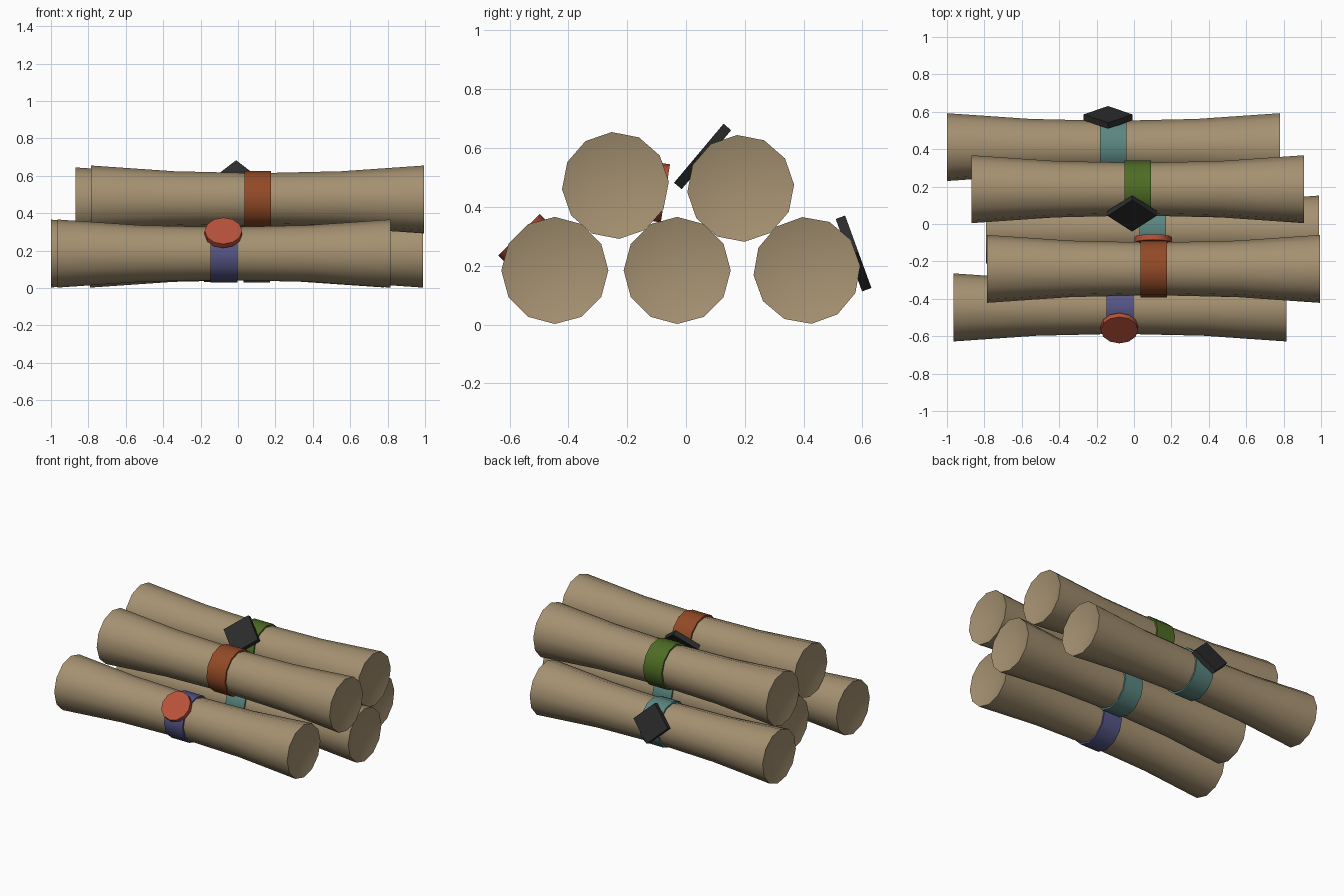
import bpy, bmesh, math
from mathutils import Matrix, Vector

if "Cube" in bpy.data.objects:
    bpy.data.objects.remove(bpy.data.objects["Cube"])


def material(name, rgb):
    m = bpy.data.materials.new(name)
    lin = [((c / 255 + 0.055) / 1.055) ** 2.4 for c in rgb]
    m.diffuse_color = (*lin, 1)
    m.use_nodes = True
    m.node_tree.nodes["Principled BSDF"].inputs["Base Color"].default_value = m.diffuse_color
    return m


PAPER = material("tan paper", (165, 145, 113))
BLUE = material("blue ribbon", (86, 86, 136))
TEAL = material("teal ribbon", (90, 134, 128))
GREEN = material("green ribbon", (78, 108, 36))
RUST = material("rust ribbon", (146, 74, 38))
RED = material("red wax", (184, 82, 58))
BLACK = material("black wax", (44, 44, 44))
SIDES = 12


def finish(bm, name, mat, smooth=True):
    bmesh.ops.recalc_face_normals(bm, faces=bm.faces)
    me = bpy.data.meshes.new(name)
    bm.to_mesh(me)
    bm.free()
    me.materials.append(mat)
    ob = bpy.data.objects.new(name, me)
    bpy.context.collection.objects.link(ob)
    bpy.context.view_layer.objects.active = ob
    ob.select_set(True)
    if smooth:
        bpy.ops.object.shade_smooth_by_angle(angle=math.radians(40))
    ob.select_set(False)
    return ob


def lathe(name, profile, centre, roll, mat):
    """Spin (x, radius) points around the x axis; radius 0 is a single point."""
    bm = bmesh.new()
    rings = []
    for x, r in profile:
        n = SIDES if r > 0 else 1
        rings.append([bm.verts.new(Vector(centre) + Vector((
            x, r * math.cos(roll + math.tau * i / SIDES), r * math.sin(roll + math.tau * i / SIDES))))
            for i in range(n)])
    for a, b in zip(rings, rings[1:]):
        for i in range(SIDES):
            j = (i + 1) % SIDES
            quad = [a[i % len(a)], a[j % len(a)], b[j % len(b)], b[i % len(b)]]
            bm.faces.new(list(dict.fromkeys(quad)))
    return finish(bm, name, mat)


def seal(name, centre, angle, sides, radius, dist, thick, mat):
    """Flat wax plate lying tangent to the scroll, facing out at the angle from +y towards +z."""
    bm = bmesh.new()
    mtx = (Matrix.Translation(centre) @ Matrix.Rotation(math.radians(angle - 90), 4, 'X')
           @ Matrix.Translation((0, 0, dist)))
    bmesh.ops.create_cone(bm, cap_ends=True, segments=sides, radius1=radius,
                          radius2=radius, depth=thick, matrix=mtx)
    return finish(bm, name, mat, sides > 4)


HALF, R_END, R_MID, DISH = 0.89, 0.182, 0.141, 0.05
# waisted roll with slightly dished ends
body = [(-HALF + DISH, 0)]
body += [(HALF * t, R_MID + (R_END - R_MID) * t * t) for t in (-1, -0.5, 0, 0.5, 1)]
body += [(HALF - DISH, 0)]
band = [(-0.071, 0.13), (-0.071, 0.154), (0.071, 0.154), (0.071, 0.13)]

# name, centre, roll in degrees, ribbon
scrolls = [
    ("front_lower", (-0.075, -0.446, 0.184), 0, BLUE),
    ("middle_lower", (0.100, -0.030, 0.184), 0, TEAL),
    ("back_lower", (-0.110, 0.411, 0.184), 5, TEAL),
    ("front_upper", (0.105, -0.240, 0.473), 4, RUST),
    ("back_upper", (0.020, 0.186, 0.463), 4, GREEN),
]
for name, c, roll, ribbon in scrolls:
    lathe(name + "_scroll", body, c, math.radians(roll), PAPER)
    lathe(name + "_ribbon", band, c, math.radians(roll), ribbon)

# round red seals and square black seals
seal("front_lower_seal", (-0.078, -0.446, 0.184), 135, 12, 0.1, 0.157, 0.03, RED)
seal("front_upper_seal", (0.102, -0.240, 0.473), -9, 12, 0.1, 0.157, 0.03, RED)
seal("back_lower_seal", (-0.139, 0.411, 0.184), 20, 4, 0.131, 0.169, 0.034, BLACK)
seal("back_upper_seal", (-0.010, 0.186, 0.463), 140, 4, 0.131, 0.169, 0.034, BLACK)
